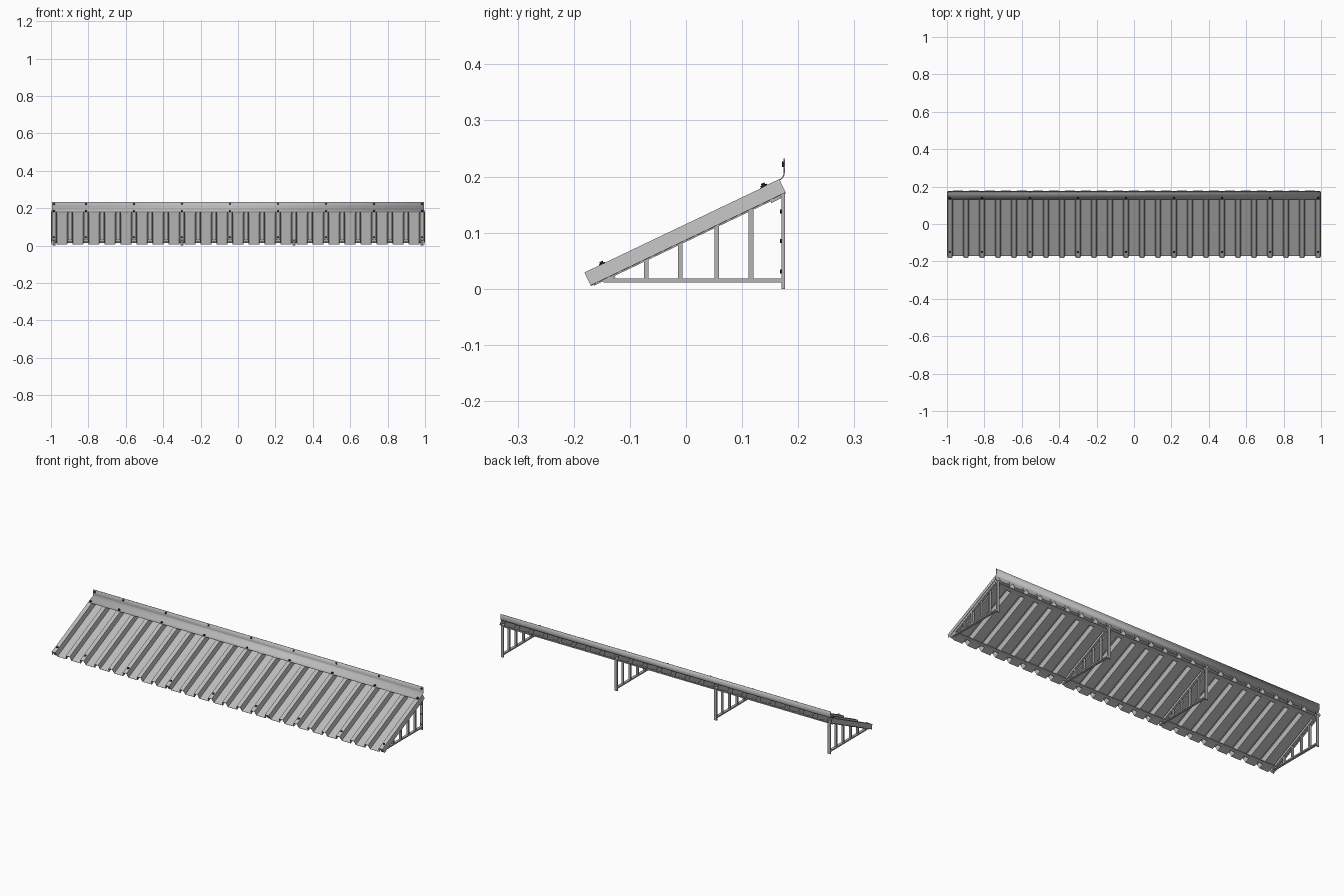
import bpy
import bmesh
import math
from mathutils import Matrix, Vector

cube = bpy.data.objects.get("Cube")
if cube:
    bpy.data.objects.remove(cube, do_unlink=True)


def material(name, value):
    m = bpy.data.materials.new(name)
    m.use_nodes = True
    colour = (value, value, value, 1)
    m.diffuse_color = colour
    m.node_tree.nodes["Principled BSDF"].inputs["Base Color"].default_value = colour
    return m


SHEET = material("galvanised sheet", 0.5)
STEEL = material("frame steel", 0.46)
DARK = material("dark screws", 0.02)

# Slope frame: local x across, local y up the slope, local z out of the roof
PITCH = math.atan2(0.166, 0.348)
LENGTH, DEPTH = 0.385, 0.0256
SLOPE = Matrix.Translation((0, -0.17, 0.006)) @ Matrix.Rotation(PITCH, 4, "X")
RIBS, EDGE = 24, 0.984
STEP = 2 * EDGE / (RIBS - 1)


def rib_x(i):
    return -EDGE + i * STEP


def finish(name, bm, mat, smooth=False):
    mesh = bpy.data.meshes.new(name)
    bm.to_mesh(mesh)
    bm.free()
    mesh.materials.append(mat)
    obj = bpy.data.objects.new(name, mesh)
    bpy.context.collection.objects.link(obj)
    if smooth:
        bpy.ops.object.select_all(action="DESELECT")
        obj.select_set(True)
        bpy.context.view_layer.objects.active = obj
        bpy.ops.object.shade_smooth_by_angle(angle=math.radians(35))
    return obj


def box(bm, lo, hi, matrix=Matrix()):
    lo, hi = Vector(lo), Vector(hi)
    place = Matrix.Translation((lo + hi) / 2) @ Matrix.Diagonal((*(hi - lo), 1))
    bmesh.ops.create_cube(bm, size=1, matrix=matrix @ place)


def disc(bm, matrix, radius, height, sides=10):
    bmesh.ops.create_cone(bm, cap_ends=True, segments=sides, radius1=radius,
                          radius2=radius, depth=height, matrix=matrix)


def strip(name, start, end, mat, thickness, smooth=False):
    """Ruled sheet between two matching rows of points."""
    bm = bmesh.new()
    a = [bm.verts.new(p) for p in start]
    b = [bm.verts.new(p) for p in end]
    for i in range(len(a) - 1):
        bm.faces.new((a[i], a[i + 1], b[i + 1], b[i]))
    bmesh.ops.recalc_face_normals(bm, faces=bm.faces)
    if sum(f.normal.z for f in bm.faces) < 0:
        bmesh.ops.reverse_faces(bm, faces=bm.faces)
    obj = finish(name, bm, mat, smooth)
    mod = obj.modifiers.new("thickness", "SOLIDIFY")
    mod.thickness, mod.offset = thickness, -1
    return obj


# Corrugated roof sheet with narrow ribs
profile = []
for i in range(RIBS):
    for dx, h in ((-0.016, 0), (-0.011, DEPTH), (0.011, DEPTH), (0.016, 0)):
        profile.append((rib_x(i) + dx, h))
strip("roof_sheet",
      [SLOPE @ Vector((x, 0, h)) for x, h in profile],
      [SLOPE @ Vector((x, LENGTH, h)) for x, h in profile], SHEET, 0.0015)

# Wall flashing bent from the rib tops up the wall
bend = [(0.132, 0.1795), (0.163, 0.194)]
for k in range(6):
    t = math.radians(-65 + 65 * k / 5)
    bend.append((0.161 + 0.013 * math.cos(t), 0.207 + 0.013 * math.sin(t)))
bend.append((0.174, 0.232))
strip("wall_flashing", [(-0.994, y, z) for y, z in bend],
      [(0.994, y, z) for y, z in bend], SHEET, 0.002, smooth=True)

# Cross rails under the sheet
for name, centre, half in (("front_rail", 0.038, 0.008), ("back_rail", 0.364, 0.01)):
    bm = bmesh.new()
    box(bm, (-0.99, centre - half, -0.006), (0.99, centre + half, -0.0015), SLOPE)
    finish(name, bm, STEEL)

# Triangular wall brackets, set under four of the ribs
for n, i in enumerate((0, 8, 15, 23)):
    x = rib_x(i)
    bm = bmesh.new()
    box(bm, (x - 0.007, 0.006, -0.003), (x + 0.007, LENGTH - 0.008, 0.012), SLOPE)
    box(bm, (x - 0.007, -0.147, 0.011), (x + 0.007, 0.172, 0.018))
    box(bm, (x - 0.008, 0.170, 0), (x + 0.008, 0.176, 0.172))
    for y in (-0.071, -0.01, 0.055, 0.116):
        top = 0.006 + (y + 0.17) * math.tan(PITCH) + 0.004
        box(bm, (x - 0.006, y - 0.0042, 0.016), (x + 0.006, y + 0.0042, top))
    finish(f"bracket_{n + 1}", bm, STEEL)

    # Anchor bolts through the wall post
    bm = bmesh.new()
    for z in (0.031, 0.085, 0.138):
        disc(bm, Matrix.Translation((x, 0.169, z)) @ Matrix.Rotation(math.pi / 2, 4, "X"),
             0.0035, 0.003)
    finish(f"bracket_bolts_{n + 1}", bm, DARK, smooth=True)

# Roofing screws on the ribs and along the flashing
bm = bmesh.new()
for i in (0, 2, 5, 8, 11, 14, 17, 20, 23):
    x = rib_x(i)
    for u, lift in ((0.035, 0), (0.355, 0.002)):
        spot = SLOPE @ Matrix.Translation((x, u, DEPTH + lift))
        disc(bm, spot, 0.006, 0.003)
        disc(bm, spot @ Matrix.Translation((0, 0, 0.003)), 0.0035, 0.004, 6)
    wall = Matrix.Translation((x, 0.1735, 0.222)) @ Matrix.Rotation(math.pi / 2, 4, "X")
    disc(bm, wall, 0.005, 0.004)
finish("roof_screws", bm, DARK, smooth=True)
